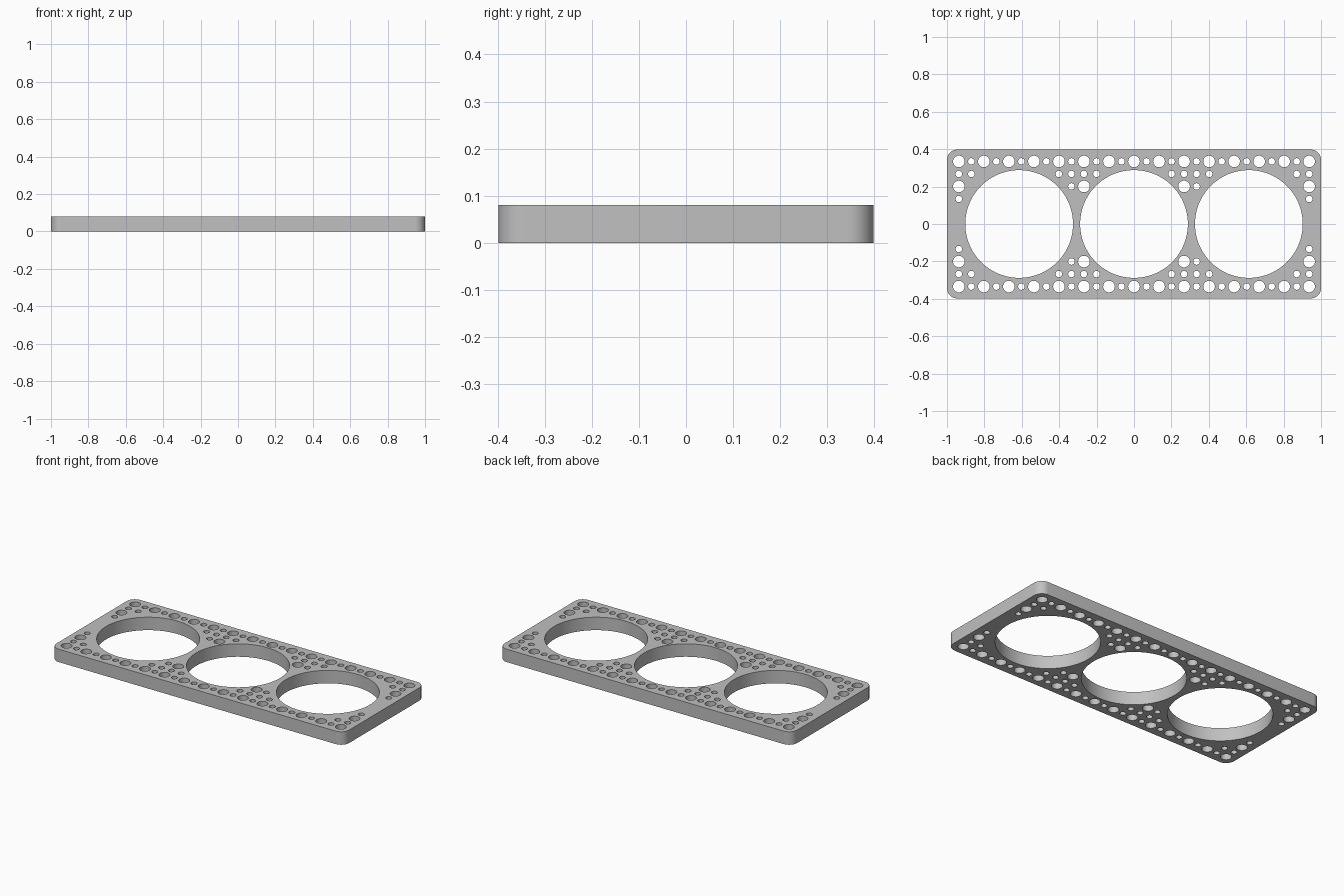
import bpy
import bmesh
from math import cos, sin, pi

cube = bpy.data.objects.get("Cube")
if cube:
    bpy.data.objects.remove(cube, do_unlink=True)

# Plate and hole grid dimensions
HALF_X, HALF_Y, THICK, CORNER = 1.0, 0.398, 0.08, 0.055
PITCH = 0.0669
BIG, SMALL = 0.031, 0.0175
RING, RING_SPACING = 0.288, 0.614

curve = bpy.data.curves.new("mounting_plate", "CURVE")
curve.dimensions = "2D"
curve.fill_mode = "BOTH"
curve.extrude = THICK / 2


def add_loop(points):
    spline = curve.splines.new("POLY")
    spline.points.add(len(points) - 1)
    for p, (x, y) in zip(spline.points, points):
        p.co = (x, y, 0, 1)
    spline.use_cyclic_u = True


def arc(cx, cy, r, start, sweep, steps):
    return [(cx + r * cos(start + sweep * k / steps),
             cy + r * sin(start + sweep * k / steps)) for k in range(steps + 1)]


def hole(x, y, r, sides):
    add_loop(arc(x, y, r, 0, 2 * pi, sides)[:-1])


# Rounded rectangular outline
outline = []
for q, (sx, sy) in enumerate([(1, 1), (-1, 1), (-1, -1), (1, -1)]):
    outline += arc(sx * (HALF_X - CORNER), sy * (HALF_Y - CORNER),
                   CORNER, q * pi / 2, pi / 2, 10)
add_loop(outline)

# Three large round openings
for k in (-1, 0, 1):
    hole(k * RING_SPACING, 0, RING, 96)

# Small holes by grid row, mirrored front to back and left to right
rows = {5: range(15), 4: (3, 4, 5, 6, 13, 14), 3: (4, 5, 14), 2: (14,)}
for row, columns in rows.items():
    for col in columns:
        big = row % 2 == 1 and col % 2 == 0
        for sx in ((1, -1) if col else (1,)):
            for sy in (1, -1):
                hole(sx * col * PITCH, sy * row * PITCH,
                     BIG if big else SMALL, 32 if big else 24)

# Turn the filled profile into a welded solid
plate = bpy.data.objects.new("mounting_plate", curve)
bpy.context.collection.objects.link(plate)
bpy.ops.object.select_all(action="DESELECT")
plate.select_set(True)
bpy.context.view_layer.objects.active = plate
bpy.ops.object.convert(target="MESH")
plate = bpy.context.object
plate.name = "mounting_plate"

bm = bmesh.new()
bm.from_mesh(plate.data)
bmesh.ops.remove_doubles(bm, verts=bm.verts, dist=0.0001)
bmesh.ops.translate(bm, verts=bm.verts, vec=(0, 0, THICK / 2))
bmesh.ops.recalc_face_normals(bm, faces=bm.faces)
bm.to_mesh(plate.data)
bm.free()

# Plain grey material
grey = bpy.data.materials.new("light_grey")
grey.use_nodes = True
colour = (0.53, 0.53, 0.53, 1)
grey.diffuse_color = colour
grey.node_tree.nodes["Principled BSDF"].inputs["Base Color"].default_value = colour
plate.data.materials.clear()
plate.data.materials.append(grey)
bpy.ops.object.shade_smooth_by_angle(angle=pi / 6)
